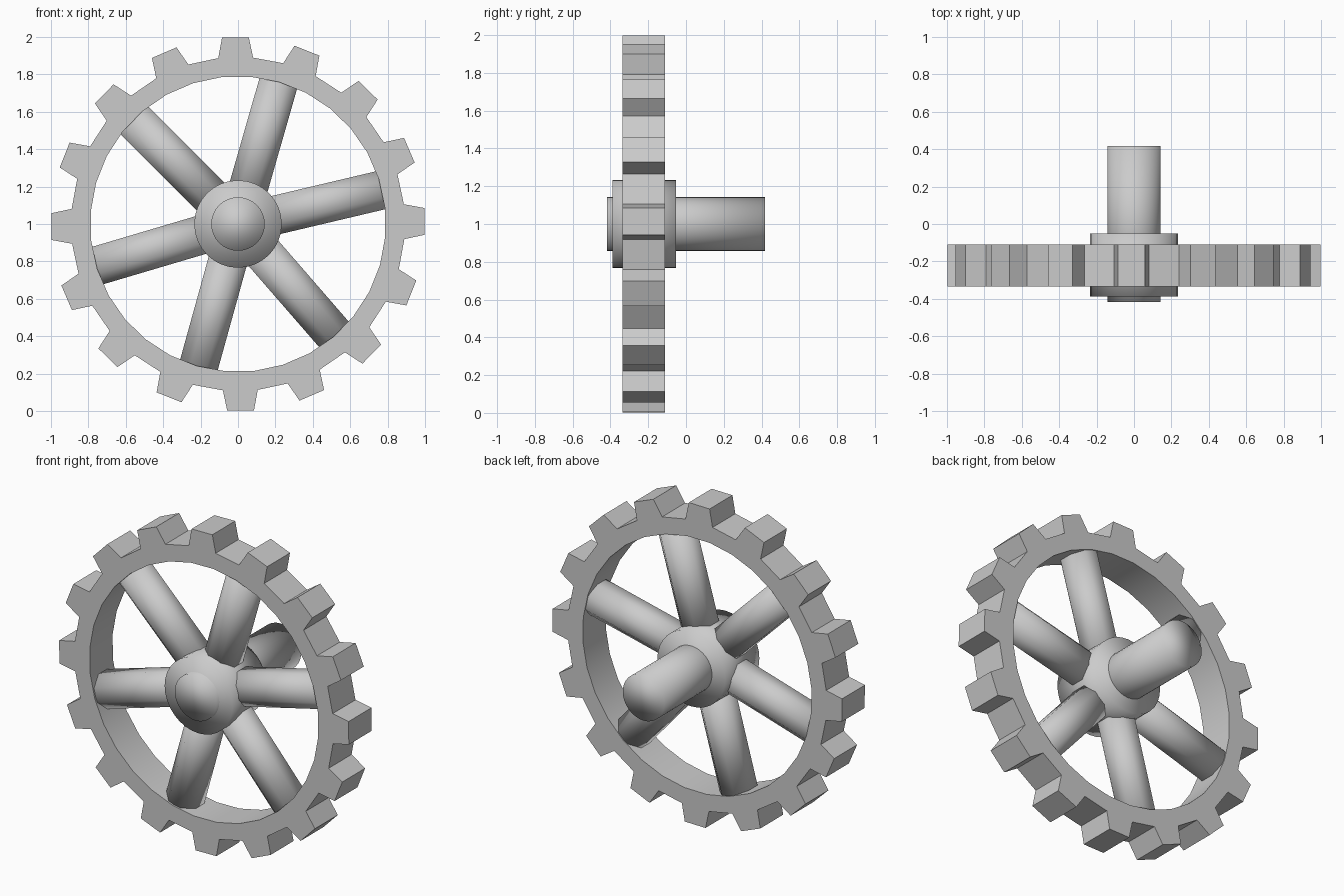
import bpy, bmesh
from math import sin, cos, pi, radians
from mathutils import Vector, Matrix

if "Cube" in bpy.data.objects:
    bpy.data.objects.remove(bpy.data.objects["Cube"])

CENTRE = Vector((0, 0, 1))


def finish(name, bm, angle=None):
    bmesh.ops.recalc_face_normals(bm, faces=bm.faces)
    mesh = bpy.data.meshes.new(name)
    bm.to_mesh(mesh)
    bm.free()
    obj = bpy.data.objects.new(name, mesh)
    obj.location = CENTRE
    bpy.context.collection.objects.link(obj)
    bpy.ops.object.select_all(action='DESELECT')
    obj.select_set(True)
    bpy.context.view_layer.objects.active = obj
    if angle is None:
        bpy.ops.object.shade_smooth()
    else:
        bpy.ops.object.shade_smooth_by_angle(angle=radians(angle))
    return obj


def cylinder(name, radius, y0, y1, sides):
    bm = bmesh.new()
    bmesh.ops.create_cone(bm, cap_ends=True, segments=sides, radius1=radius,
                          radius2=radius, depth=y1 - y0)
    bmesh.ops.transform(bm, verts=bm.verts, matrix=Matrix.Translation((0, (y0 + y1) / 2, 0))
                        @ Matrix.Rotation(pi / 2, 4, 'X'))
    return finish(name, bm)


# Toothed rim: four profile points per tooth, each joined to the inner circle
def rim(teeth=16, y0=-0.335, y1=-0.11, inner=0.79, root=0.893, tip=1.0):
    bm = bmesh.new()
    step = 2 * pi / teeth
    rings = []
    for t in range(teeth):
        a = pi / 2 + radians(0.8) + t * step
        for off, r, in_off in ((-6, root, -5.625), (-4.1, tip, None),
                               (4.1, tip, None), (6, root, 5.625)):
            ang = a + radians(off)
            outer = [bm.verts.new((r * cos(ang), y, r * sin(ang))) for y in (y0, y1)]
            hole = None
            if in_off is not None:
                b = a + radians(in_off)
                hole = [bm.verts.new((inner * cos(b), y, inner * sin(b))) for y in (y0, y1)]
            rings.append((outer, hole))
    n = len(rings)
    # outer wall
    for i in range(n):
        o, p = rings[i][0], rings[(i + 1) % n][0]
        bm.faces.new((o[0], p[0], p[1], o[1]))
    # inner wall and both side faces
    for i in range(0, n, 4):
        a, b, c, d = rings[i:i + 4]
        e = rings[(i + 4) % n]
        for p, q in ((a, d), (d, e)):
            bm.faces.new((p[1][0], p[1][1], q[1][1], q[1][0]))
            for s in (0, 1):
                bm.faces.new((p[0][s], q[0][s], q[1][s], p[1][s]))
        for s in (0, 1):
            bm.faces.new((a[0][s], b[0][s], c[0][s], d[0][s]))
    return finish("toothed_rim", bm, 35)


# Round spokes, slightly uneven in angle
def spoke(i, degrees, r0=0.12, r1=0.82, radius=0.113, y=-0.22):
    bm = bmesh.new()
    bmesh.ops.create_cone(bm, cap_ends=True, segments=8, radius1=radius,
                          radius2=radius, depth=r1 - r0)
    bmesh.ops.rotate(bm, verts=bm.verts, matrix=Matrix.Rotation(pi / 8, 3, 'Z'))
    place = (Matrix.Translation((0, y, 0))
             @ Matrix.Rotation(radians(90 - degrees), 4, 'Y')
             @ Matrix.Translation((0, 0, (r0 + r1) / 2)))
    bmesh.ops.transform(bm, verts=bm.verts, matrix=place)
    return finish(f"spoke_{i}", bm)


rim()
for i, deg in enumerate((13.3, 74, 135, 196.5, 254.5, 311)):
    spoke(i + 1, deg)

# Hub collar and axle
cylinder("hub", 0.234, -0.388, -0.052, 32)
cylinder("axle", 0.143, -0.418, 0.418, 32)
